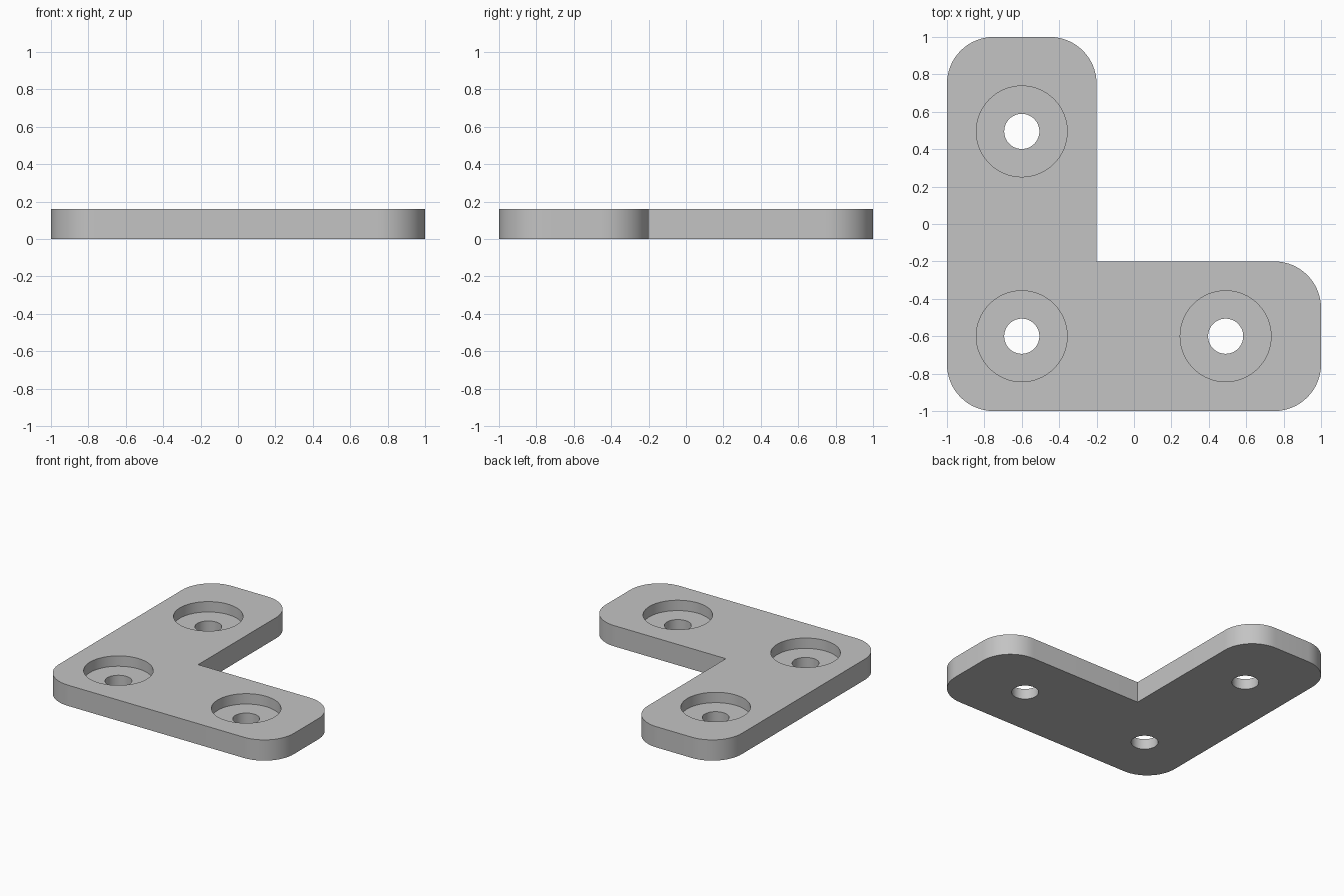
import bpy
import bmesh
from math import cos, sin, radians

THICK = 0.16
FLOOR = 0.08
RADIUS = 0.25
HOLES = [(-0.6, 0.495), (-0.6, -0.6), (0.49, -0.6)]

cube = bpy.data.objects.get("Cube")
if cube:
    bpy.data.objects.remove(cube, do_unlink=True)

# Plain grey metal
grey = bpy.data.materials.new("grey_metal")
grey.use_nodes = True
color = (0.55, 0.55, 0.55, 1)
grey.diffuse_color = color
grey.node_tree.nodes["Principled BSDF"].inputs["Base Color"].default_value = color


def arc(cx, cy, start, steps=16):
    """Quarter-circle corner, counter-clockwise from the start angle."""
    angles = [radians(start + 90 * i / steps) for i in range(steps + 1)]
    return [(cx + RADIUS * cos(a), cy + RADIUS * sin(a)) for a in angles]


def cylinder(name, center, radius, bottom, top):
    bpy.ops.mesh.primitive_cylinder_add(
        vertices=64, radius=radius, depth=top - bottom,
        location=(*center, (bottom + top) / 2))
    obj = bpy.context.object
    obj.name = name
    obj.data.materials.append(grey)
    obj.hide_render = True
    return obj


# L-shaped plate: rounded outer corners, sharp inner corner
far, inner = 1 - RADIUS, -0.2
outline = (arc(-far, -far, 180) + arc(far, -far, 270)
           + arc(far, inner - RADIUS, 0) + [(inner, inner)]
           + arc(inner - RADIUS, far, 0) + arc(-far, far, 90))
bm = bmesh.new()
base = bm.faces.new([bm.verts.new((x, y, 0)) for x, y in outline])
raised = bmesh.ops.extrude_face_region(bm, geom=[base])["geom"]
bmesh.ops.translate(bm, vec=(0, 0, THICK),
                    verts=[v for v in raised if isinstance(v, bmesh.types.BMVert)])
bmesh.ops.recalc_face_normals(bm, faces=bm.faces)
mesh = bpy.data.meshes.new("corner_plate")
bm.to_mesh(mesh)
bm.free()
mesh.materials.append(grey)
plate = bpy.data.objects.new("corner_plate", mesh)
bpy.context.collection.objects.link(plate)

# Counterbored screw holes
for center in HOLES:
    for cutter in (cylinder("counterbore_cutter", center, 0.243, FLOOR, THICK + 0.1),
                   cylinder("screw_hole_cutter", center, 0.094, -0.1, THICK + 0.05)):
        cut = plate.modifiers.new("cut", "BOOLEAN")
        cut.operation = "DIFFERENCE"
        cut.solver = "EXACT"
        cut.object = cutter
        bpy.ops.object.select_all(action="DESELECT")
        plate.select_set(True)
        bpy.context.view_layer.objects.active = plate
        bpy.ops.object.modifier_apply(modifier=cut.name)
        bpy.data.objects.remove(cutter, do_unlink=True)

# Smooth curved walls, crisp rims
bpy.ops.object.shade_smooth_by_angle(angle=radians(30))
